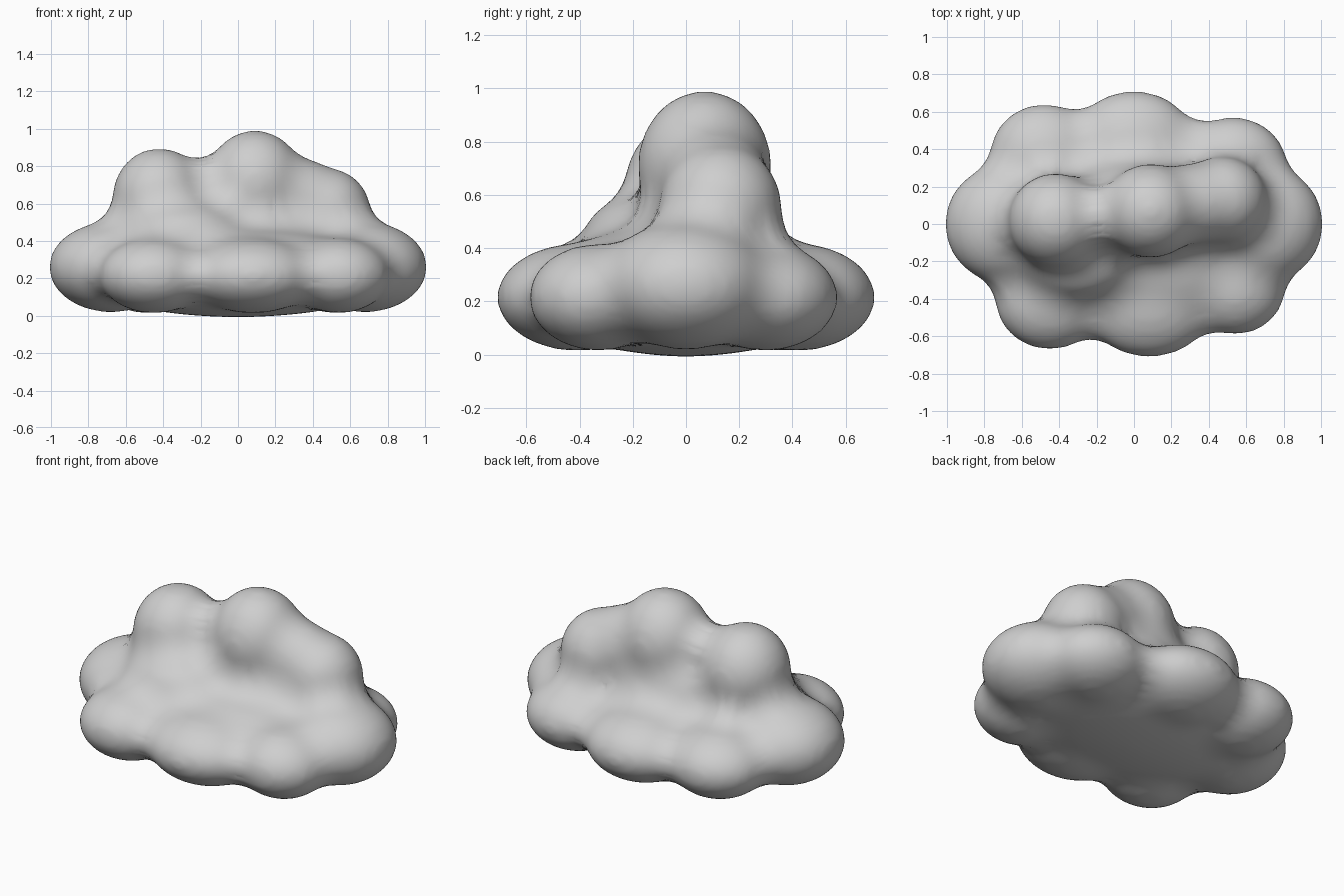
import bpy
import bmesh
from mathutils import Matrix

cube = bpy.data.objects.get("Cube")
if cube:
    bpy.data.objects.remove(cube)

grey = bpy.data.materials.new("cloud grey")
grey.use_nodes = True
tint = (0.62, 0.62, 0.62, 1)
grey.diffuse_color = tint
grey.node_tree.nodes["Principled BSDF"].inputs["Base Color"].default_value = tint

# Lobes are built swollen, fused, then drawn back in, which rounds the creases
SWELL = 0.09
DRAW_IN = 0.077

bm = bmesh.new()


def puff(centre, radii):
    """Add one ellipsoid lobe to the cloud."""
    place = (Matrix.Translation(centre)
             @ Matrix.Diagonal((*[r + SWELL for r in radii], 1)))
    bmesh.ops.create_icosphere(bm, subdivisions=5, radius=1, matrix=place)


# Broad underside and low dome that tie the lobes together
puff((0, 0, 0.225), (0.9, 0.58, 0.22))
puff((0.05, -0.06, 0.25), (0.74, 0.5, 0.22))

# Ring of low lobes: ends, back row, front row
for side in (-1, 1):
    puff((0.68 * side, 0, 0.26), (0.32, 0.31, 0.23))
for x, y, rx, ry in ((-0.48, 0.36, 0.28, 0.27), (0, 0.42, 0.32, 0.28),
                     (0.53, 0.30, 0.28, 0.26),
                     (-0.45, -0.40, 0.28, 0.26), (0.08, -0.41, 0.34, 0.29),
                     (0.54, -0.33, 0.26, 0.25)):
    puff((x, y, 0.215), (rx, ry, 0.19))

# Upper lobes with the shoulder that slopes forward on the right
puff((-0.42, 0.02, 0.63), (0.24, 0.24, 0.255))
puff((0.09, 0.07, 0.71), (0.25, 0.24, 0.27))
puff((0.32, 0.11, 0.62), (0.24, 0.2, 0.21))
puff((0.47, 0.13, 0.55), (0.23, 0.22, 0.23))
puff((-0.3, -0.1, 0.42), (0.34, 0.28, 0.19))
puff((0.08, 0.08, 0.46), (0.5, 0.24, 0.22))

mesh = bpy.data.meshes.new("cloud")
bm.to_mesh(mesh)
bm.free()
mesh.materials.append(grey)
cloud = bpy.data.objects.new("cloud", mesh)
bpy.context.collection.objects.link(cloud)


def smooth(name, iterations):
    modifier = cloud.modifiers.new(name, "SMOOTH")
    modifier.factor = 0.5
    modifier.iterations = iterations


# Fuse the lobes, soften the creases, draw the surface back in and polish it
fuse = cloud.modifiers.new("fuse", "REMESH")
fuse.mode = "VOXEL"
fuse.voxel_size = 0.028
fuse.use_smooth_shade = True
smooth("soften", 18)
draw_in = cloud.modifiers.new("draw in", "DISPLACE")
draw_in.mid_level = 0
draw_in.strength = -DRAW_IN
smooth("polish", 6)
